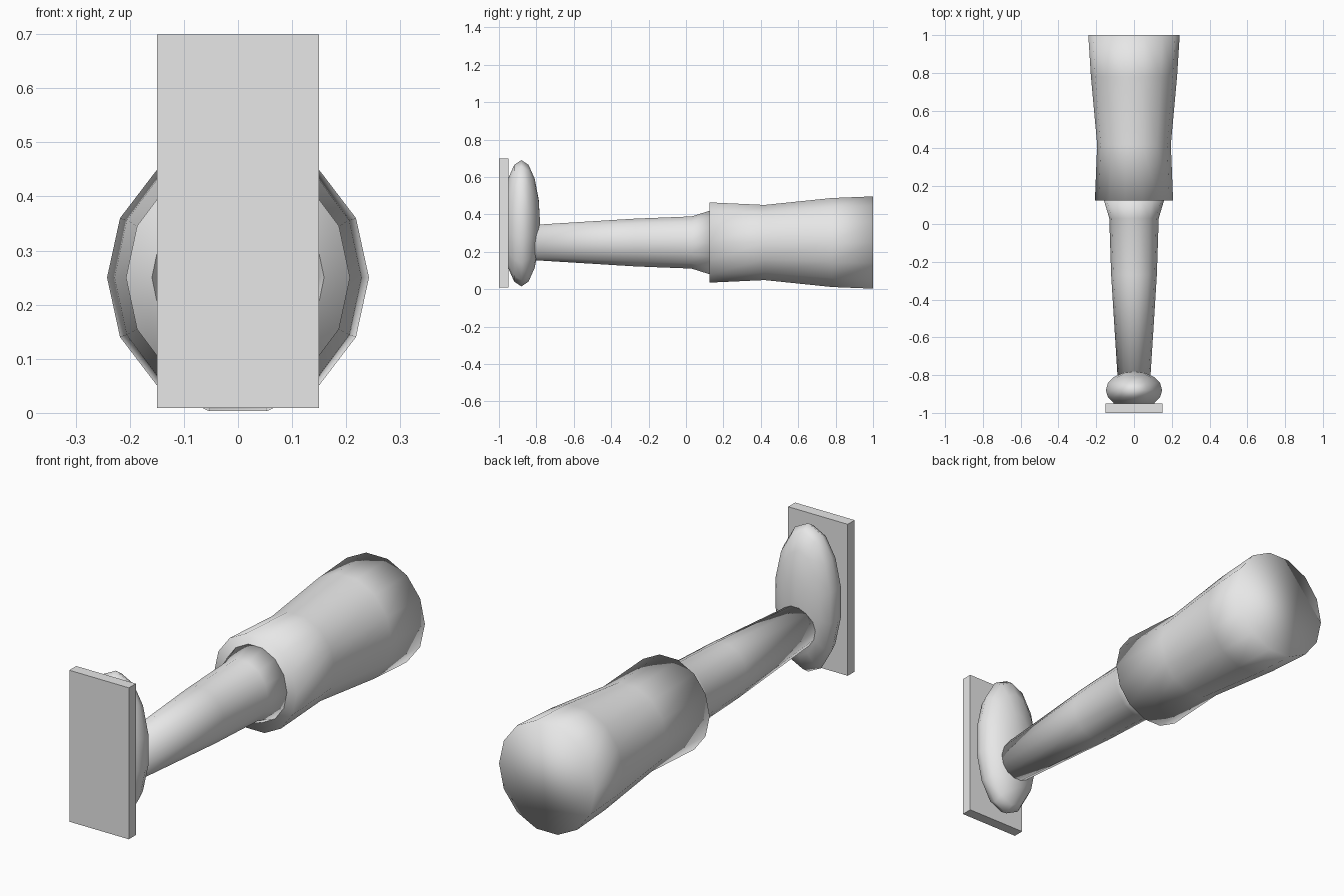
import bpy, bmesh
from math import cos, sin, pi

cube = bpy.data.objects.get("Cube")
if cube:
    bpy.data.objects.remove(cube, do_unlink=True)

grey = bpy.data.materials.new("light_grey")
grey.use_nodes = True
grey.diffuse_color = (0.8, 0.8, 0.8, 1)
grey.node_tree.nodes["Principled BSDF"].inputs["Base Color"].default_value = (0.8, 0.8, 0.8, 1)

SIDES = 14


def add_object(name, bm, smooth):
    bmesh.ops.recalc_face_normals(bm, faces=bm.faces)
    for face in bm.faces:
        face.smooth = smooth
    mesh = bpy.data.meshes.new(name)
    bm.to_mesh(mesh)
    bm.free()
    mesh.materials.append(grey)
    bpy.context.collection.objects.link(bpy.data.objects.new(name, mesh))


def tube(name, sections, centre_z):
    """Capped loft along y; each section is (y, x radius, z radius)."""
    bm = bmesh.new()
    rings = []
    for y, rx, rz in sections:
        angles = [2 * pi * i / SIDES for i in range(SIDES)]
        rings.append([bm.verts.new((rx * cos(a), y, centre_z + rz * sin(a))) for a in angles])
    for a, b in zip(rings, rings[1:]):
        for i in range(SIDES):
            j = (i + 1) % SIDES
            bm.faces.new((a[i], a[j], b[j], b[i]))
    bm.faces.new(rings[0])
    bm.faces.new(rings[-1])
    add_object(name, bm, True)


# Wide sleeve at the back
tube("sleeve", [(0.125, 0.207, 0.22), (0.42, 0.195, 0.206),
                (0.78, 0.228, 0.244), (1.0, 0.242, 0.253)], 0.25)

# Tapered arm that flares into the sleeve
tube("forearm", [(-0.81, 0.087, 0.097), (-0.27, 0.121, 0.131),
                 (0.03, 0.131, 0.143), (0.135, 0.162, 0.177)], 0.25)

# Flattened round pad between arm and plate
bm = bmesh.new()
bmesh.ops.create_uvsphere(bm, u_segments=SIDES, v_segments=8, radius=1)
for v in bm.verts:
    x, y, z = v.co
    v.co = (0.153 * x, -0.88 + 0.1 * z, 0.353 + 0.338 * y)
add_object("pad", bm, True)

# Flat front plate
bm = bmesh.new()
bmesh.ops.create_cube(bm, size=1)
for v in bm.verts:
    v.co = (0.3 * v.co.x, -0.975 + 0.05 * v.co.y, 0.354 + 0.69 * v.co.z)
add_object("front_plate", bm, False)
